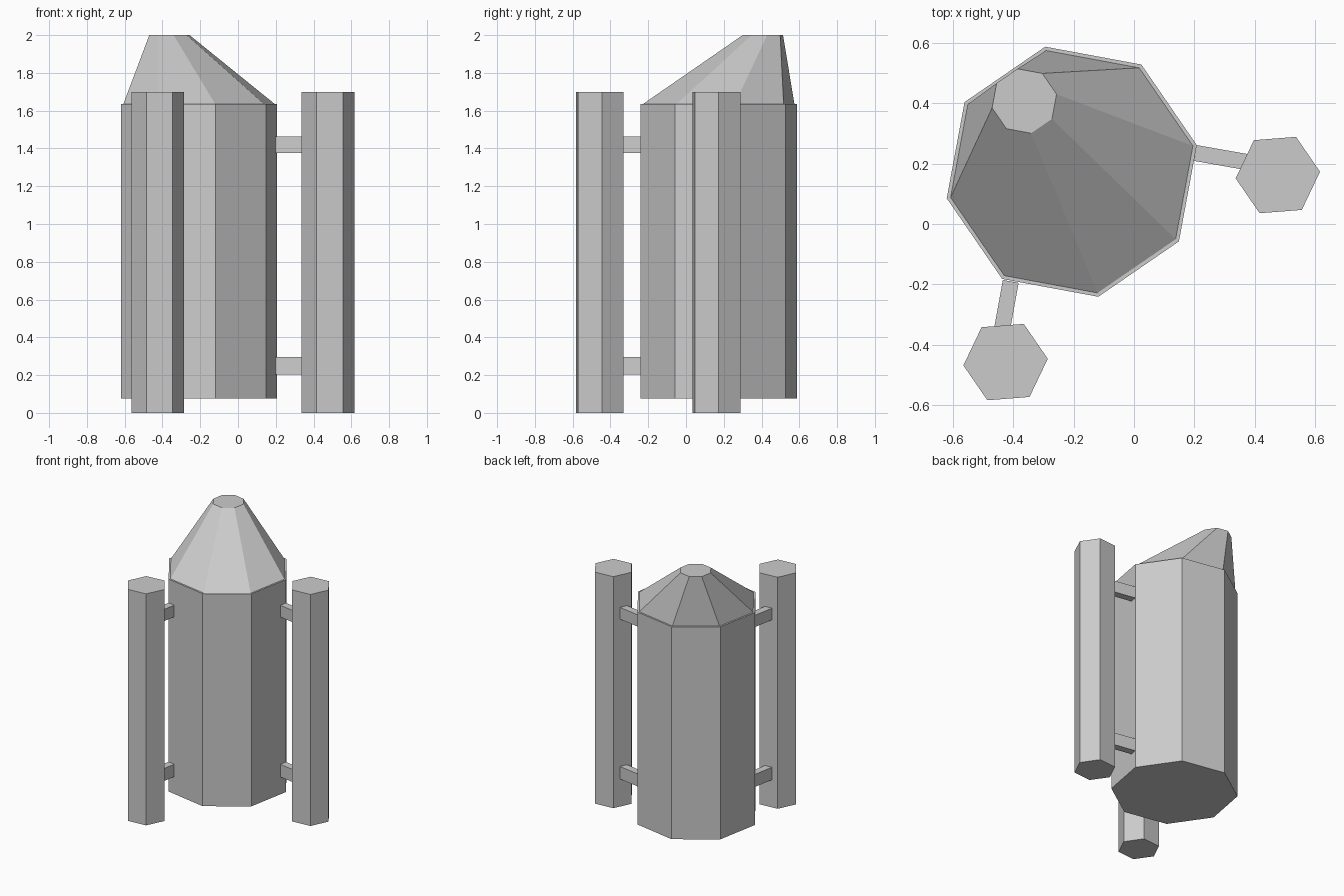
import bpy, math
from mathutils import Vector

if "Cube" in bpy.data.objects:
    bpy.data.objects.remove(bpy.data.objects["Cube"])


def loft(name, sides, turn, bottom, top):
    """Closed n-sided solid between two polygons given as (x, y, z, radius)."""
    verts = []
    for x, y, z, r in (bottom, top):
        for i in range(sides):
            a = math.radians(turn) + 2 * math.pi * i / sides
            verts.append((x + r * math.cos(a), y + r * math.sin(a), z))
    faces = [tuple(reversed(range(sides))), tuple(range(sides, 2 * sides))]
    for i in range(sides):
        j = (i + 1) % sides
        faces.append((i, j, sides + j, sides + i))
    mesh = bpy.data.meshes.new(name)
    mesh.from_pydata(verts, [], faces)
    obj = bpy.data.objects.new(name, mesh)
    bpy.context.collection.objects.link(obj)
    return obj


def strut(name, start, end, z, height, width=0.053):
    """Horizontal box beam between two points in plan."""
    a, b = Vector(start), Vector(end)
    d = b - a
    mid = (a + b) / 2
    bpy.ops.mesh.primitive_cube_add(size=1, location=(mid.x, mid.y, z),
                                    rotation=(0, 0, math.atan2(d.y, d.x)))
    obj = bpy.context.object
    obj.name = name
    obj.scale = (d.length, width, height)


# Main tank and its leaning nose
BX, BY = -0.206, 0.173
loft("main_tank", 8, 12, (BX, BY, 0.075, 0.423), (BX, BY, 1.635, 0.423))
loft("slanted_nose", 8, 12, (BX, BY, 1.635, 0.41), (-0.363, 0.407, 2.0, 0.109))

# Side tubes, each held by two struts
tubes = {
    "right": ((0.476, 0.162), (0.203, 0.235), (0.385, 0.203)),
    "front": ((-0.425, -0.457), (-0.408, -0.190), (-0.437, -0.350)),
}
for side, ((x, y), start, end) in tubes.items():
    loft(f"{side}_tube", 6, 4.5, (x, y, 0, 0.14), (x, y, 1.70, 0.14))
    strut(f"{side}_lower_strut", start, end, 0.249, 0.092)
    strut(f"{side}_upper_strut", start, end, 1.42, 0.086)
